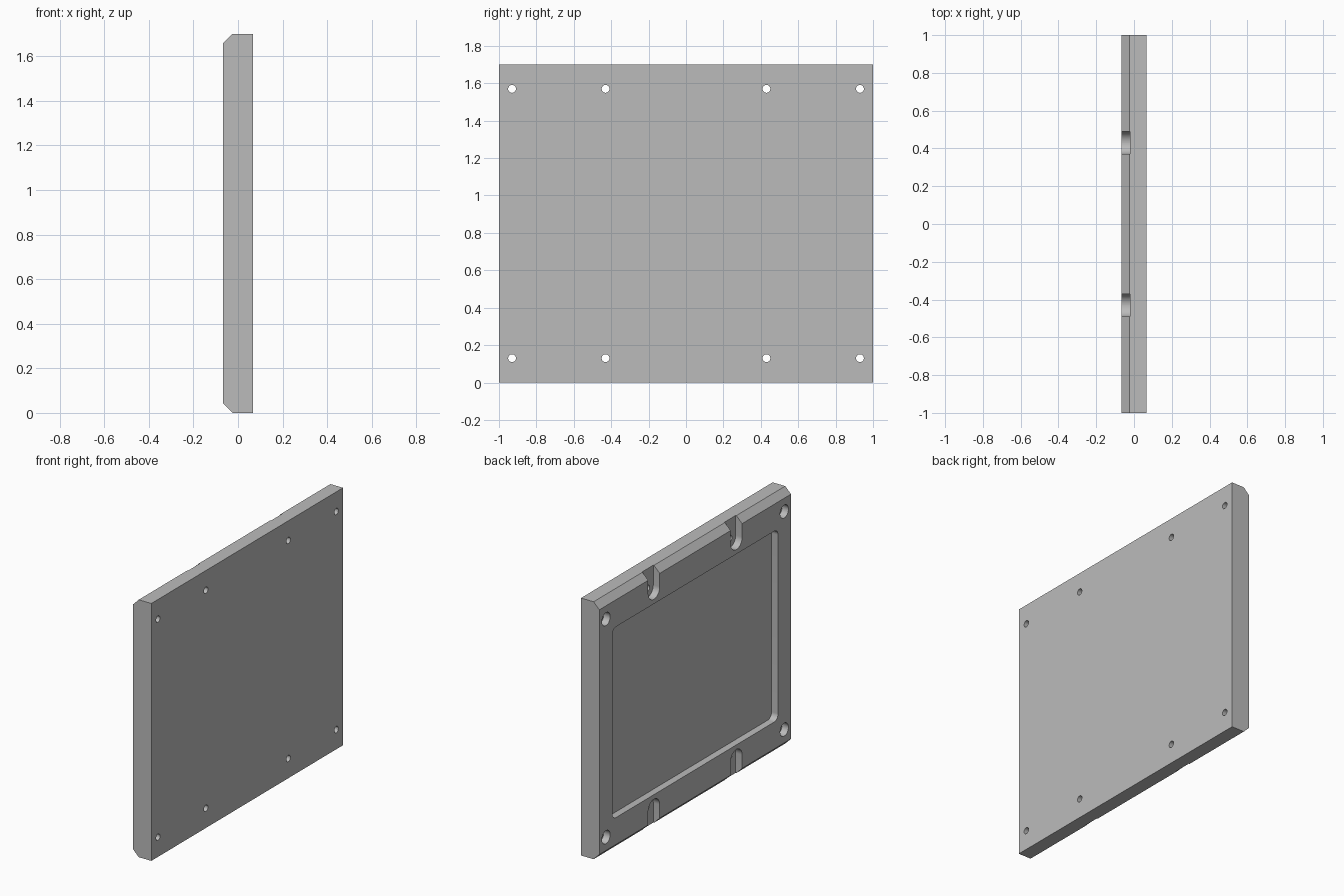
import bpy, bmesh
from math import pi, cos, sin

cube = bpy.data.objects.get("Cube")
if cube:
    bpy.data.objects.remove(cube, do_unlink=True)

HX, HY, HEIGHT, CHAMFER = 0.067, 1.0, 1.7, 0.042
FLOOR = -0.02          # depth plane of pocket, slots and counterbores
MID = HEIGHT / 2

grey = bpy.data.materials.new("plain grey")
grey.use_nodes = True
colour = (0.5, 0.5, 0.5, 1)
grey.diffuse_color = colour
grey.node_tree.nodes["Principled BSDF"].inputs["Base Color"].default_value = colour


def prism(name, points, direction):
    """Extrude a closed outline of 3D points along a direction."""
    bm = bmesh.new()
    face = bm.faces.new([bm.verts.new(p) for p in points])
    out = bmesh.ops.extrude_face_region(bm, geom=[face])["geom"]
    verts = [v for v in out if isinstance(v, bmesh.types.BMVert)]
    bmesh.ops.translate(bm, vec=direction, verts=verts)
    bmesh.ops.recalc_face_normals(bm, faces=bm.faces)
    mesh = bpy.data.meshes.new(name)
    bm.to_mesh(mesh)
    bm.free()
    mesh.materials.append(grey)
    obj = bpy.data.objects.new(name, mesh)
    bpy.context.collection.objects.link(obj)
    return obj


def rounded(y0, y1, z0, z1, r, steps=12):
    """Rounded rectangle outline in the y-z plane."""
    pts = []
    corners = ((y1 - r, z1 - r), (y0 + r, z1 - r), (y0 + r, z0 + r), (y1 - r, z0 + r))
    for q, (cy, cz) in enumerate(corners):
        for i in range(steps + 1):
            a = (q + i / steps) * pi / 2
            pts.append((cy + r * cos(a), cz + r * sin(a)))
    return pts


def circle(y, z, r, n=32):
    return [(y + r * cos(2 * pi * i / n), z + r * sin(2 * pi * i / n)) for i in range(n)]


# Panel with chamfered top and bottom edges on one side
outline = [(HX, 0), (HX, HEIGHT), (CHAMFER - HX, HEIGHT), (-HX, HEIGHT - CHAMFER),
           (-HX, CHAMFER), (CHAMFER - HX, 0)]
panel = prism("panel", [(x, -HY, z) for x, z in outline], (0, 2 * HY, 0))


def cut(name, shape, x0, x1):
    cutter = prism(name, [(x0, y, z) for y, z in shape], (x1 - x0, 0, 0))
    cutter.hide_render = True
    mod = panel.modifiers.new(name, "BOOLEAN")
    mod.operation, mod.solver, mod.object = "DIFFERENCE", "EXACT", cutter
    bpy.context.view_layer.objects.active = panel
    bpy.ops.object.modifier_apply(modifier=name)
    bpy.data.objects.remove(cutter, do_unlink=True)


# Shallow rounded pocket
cut("pocket", rounded(-0.865, 0.865, 0.22, HEIGHT - 0.22, 0.04), -0.2, FLOOR)

for side in (-1, 1):
    for end in (-1, 1):
        z = MID + end * 0.72
        # Open slots running off the top and bottom edges
        y, far = side * 0.43, MID + end * 1.1
        low, high = sorted((z - end * 0.06, far))
        cut("slot", rounded(y - 0.06, y + 0.06, low, high, 0.0599), -0.2, FLOOR)
        # Corner counterbores
        cut("counterbore", circle(side * 0.93, z, 0.043), -0.2, FLOOR)
        # Screw holes right through
        for hole_y in (y, side * 0.93):
            cut("screw_hole", circle(hole_y, z, 0.021), -0.2, 0.2)

bpy.ops.object.select_all(action="DESELECT")
panel.select_set(True)
bpy.context.view_layer.objects.active = panel
bpy.ops.object.shade_smooth_by_angle(angle=pi / 6)
